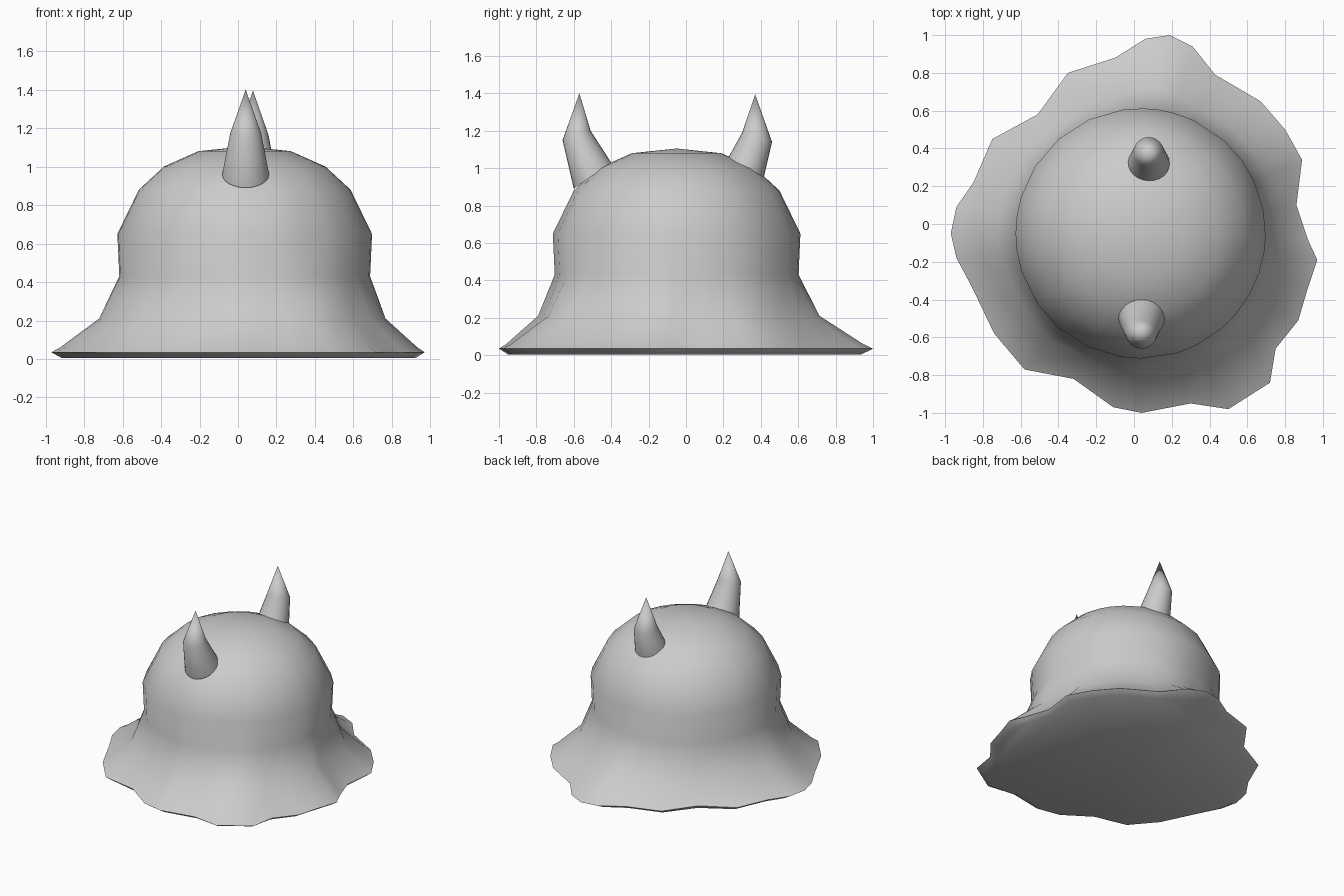
import bpy, bmesh, math
from mathutils import Vector

if "Cube" in bpy.data.objects:
    bpy.data.objects.remove(bpy.data.objects["Cube"])

CENTRE = Vector((0.035, -0.05))

# wavy outline of the skirt, counter-clockwise from the right
OUTLINE = [(0.86, 0.10), (0.89, 0.34), (0.80, 0.50), (0.67, 0.65), (0.43, 0.79), (0.31, 0.94),
           (0.19, 1.00), (0.06, 0.98), (-0.10, 0.88), (-0.35, 0.80), (-0.51, 0.58), (-0.75, 0.45),
           (-0.85, 0.22), (-0.94, 0.09), (-0.97, -0.05), (-0.94, -0.18), (-0.86, -0.33),
           (-0.74, -0.58), (-0.58, -0.77), (-0.32, -0.82), (-0.11, -0.97), (0.04, -1.00),
           (0.30, -0.95), (0.50, -0.98), (0.72, -0.84), (0.75, -0.66), (0.87, -0.51),
           (0.92, -0.34), (0.97, -0.19), (0.92, -0.08)]

# levels: height, round radius, share of the wavy outline
LEVELS = [(0.005, 0.62, 0.86), (0.035, 0.65, 1.0), (0.06, 0.65, 0.87), (0.21, 0.66, 0.28),
          (0.43, 0.652, 0.0), (0.65, 0.662, 0.0), (0.88, 0.55, 0.0), (1.00, 0.42, 0.0),
          (1.08, 0.24, 0.0)]


def loft(name, rings, tip=None, angle=40):
    """Skin a stack of rings, capping the bottom and closing the top to a tip."""
    bm = bmesh.new()
    rows = [[bm.verts.new(p) for p in ring] for ring in rings]
    n = len(rows[0])
    bm.faces.new(rows[0][::-1])
    for a, b in zip(rows, rows[1:]):
        for i in range(n):
            j = (i + 1) % n
            bm.faces.new((a[i], a[j], b[j], b[i]))
    top = bm.verts.new(tip)
    for i in range(n):
        bm.faces.new((rows[-1][i], rows[-1][(i + 1) % n], top))
    bmesh.ops.recalc_face_normals(bm, faces=bm.faces)
    mesh = bpy.data.meshes.new(name)
    bm.to_mesh(mesh)
    bm.free()
    obj = bpy.data.objects.new(name, mesh)
    bpy.context.collection.objects.link(obj)
    bpy.ops.object.select_all(action='DESELECT')
    obj.select_set(True)
    bpy.context.view_layer.objects.active = obj
    bpy.ops.object.shade_smooth_by_angle(angle=math.radians(angle))
    return obj


# domed body flaring into the wavy skirt
rings = []
for z, radius, share in LEVELS:
    ring = []
    for p in OUTLINE:
        d = Vector(p) - CENTRE
        q = CENTRE + d.normalized() * radius * (1 - share) + d * share
        ring.append((q.x, q.y, z))
    rings.append(ring)
loft("body", rings, (CENTRE.x, CENTRE.y, 1.105), 50)


def horn(name, x, low, high, tip):
    """Bent horn; low and high give each ring's outer and inner (y, z) ends."""
    rings = []
    for outer, inner, width in (low, high):
        a, b = Vector((x, *outer)), Vector((x, *inner))
        mid, half = (a + b) / 2, (a - b) / 2
        rings.append([mid + half * math.cos(t) + Vector((width * math.sin(t), 0, 0))
                      for t in (math.tau * i / 24 for i in range(24))])
    return loft(name, rings, (x, *tip), 45)


# two horns, front and back
horn("front_horn", 0.04, ((-0.60, 0.89), (-0.40, 1.03), 0.122),
     ((-0.66, 1.15), (-0.51, 1.20), 0.08), (-0.57, 1.40))
horn("back_horn", 0.078, ((0.41, 0.925), (0.22, 1.045), 0.115),
     ((0.46, 1.14), (0.30, 1.19), 0.08), (0.37, 1.395))
